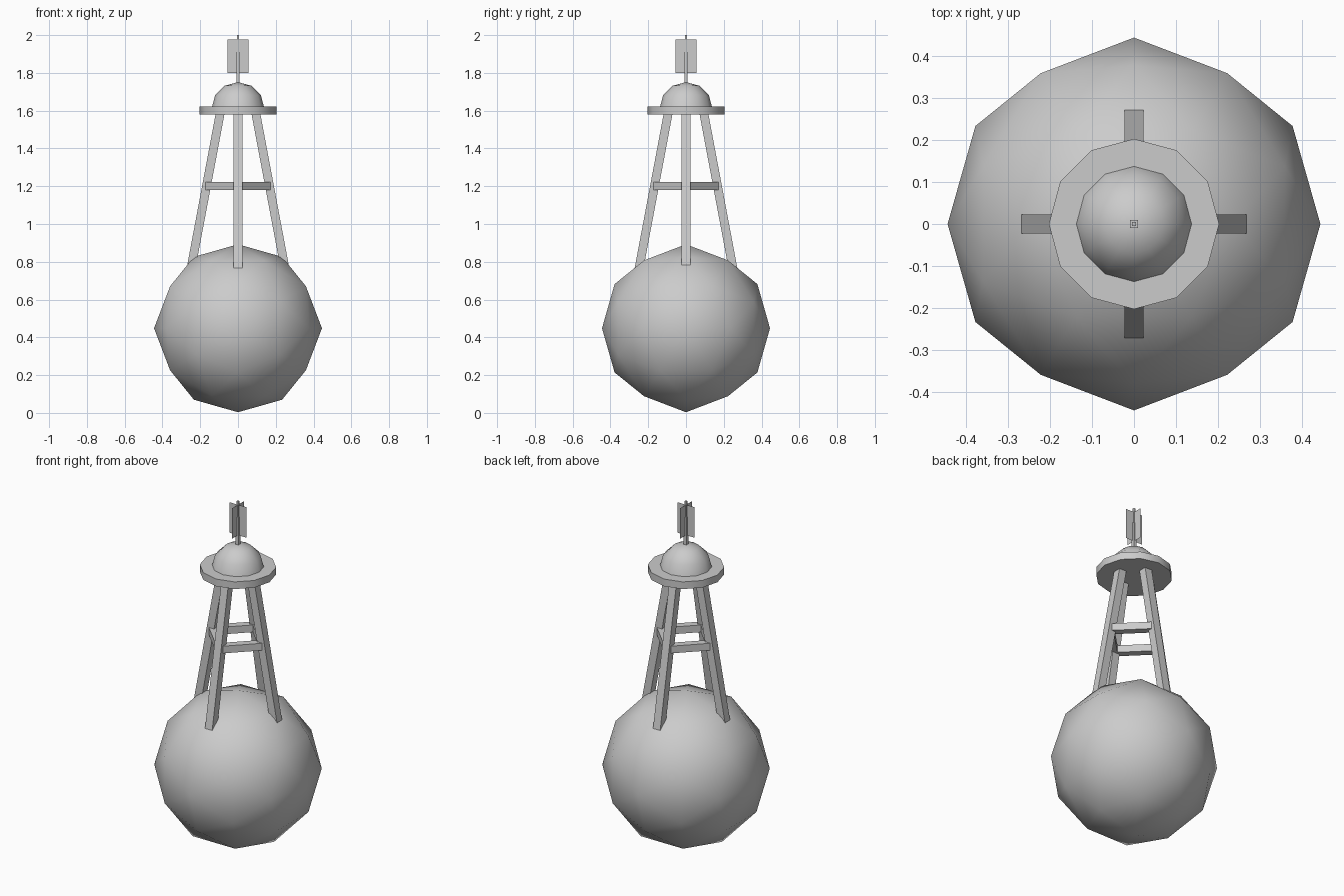
import bpy, bmesh, math
from mathutils import Vector, Matrix

if "Cube" in bpy.data.objects:
    bpy.data.objects.remove(bpy.data.objects["Cube"])


def finish(name, bm, smooth=False):
    bmesh.ops.recalc_face_normals(bm, faces=bm.faces[:])
    me = bpy.data.meshes.new(name)
    bm.to_mesh(me)
    bm.free()
    ob = bpy.data.objects.new(name, me)
    bpy.context.collection.objects.link(ob)
    if smooth:
        bpy.ops.object.select_all(action='DESELECT')
        ob.select_set(True)
        bpy.context.view_layer.objects.active = ob
        bpy.ops.object.shade_smooth_by_angle(angle=math.radians(40))
    return ob


def beam(name, a, b, width):
    """Square bar from a to b, with one pair of sides kept level."""
    a, b = Vector(a), Vector(b)
    z = (b - a).normalized()
    x = Vector((-z.y, z.x, 0))
    x = x.normalized() if x.length > 1e-5 else Vector((1, 0, 0))
    y = z.cross(x)
    rot = Matrix((x, y, z)).transposed().to_4x4()
    bm = bmesh.new()
    bmesh.ops.create_cube(bm, size=1, matrix=Matrix.Translation((a + b) / 2) @ rot
                          @ Matrix.Diagonal((width, width, (b - a).length, 1)))
    return finish(name, bm)


def around(i, r, z):
    t = i * math.pi / 2
    return (r * math.cos(t), r * math.sin(t), z)


# Float: once-subdivided icosahedron standing on its edge axes
bm = bmesh.new()
phi = (1 + 5 ** 0.5) / 2
for s in (-1, 1):
    for t in (-phi, phi):
        for co in ((t, s, 0), (0, t, s), (s, 0, t)):
            bm.verts.new(co)
bmesh.ops.convex_hull(bm, input=bm.verts[:])
bmesh.ops.subdivide_edges(bm, edges=bm.edges[:], cuts=1, use_grid_fill=True)
for v in bm.verts:
    v.co = v.co.normalized() * 0.4445 + Vector((0, 0, 0.448))
finish("float", bm, True)

# Four leaning legs and the braces joining them
for i in range(4):
    beam(f"leg_{i + 1}", around(i, 0.259, 0.71), around(i, 0.0945, 1.585), 0.046)
    beam(f"brace_{i + 1}", around(i, 0.166, 1.202), around(i + 1, 0.166, 1.202), 0.042)

# Platform disc
bm = bmesh.new()
bmesh.ops.create_cone(bm, cap_ends=True, segments=12, radius1=0.203, radius2=0.203,
                      depth=0.042, matrix=Matrix.Translation((0, 0, 1.60)))
finish("platform", bm, True)

# Lamp dome: upper half of a sphere
bm = bmesh.new()
bmesh.ops.create_uvsphere(bm, u_segments=12, v_segments=6, radius=0.14,
                          matrix=Matrix.Translation((0, 0, 1.611)))
bmesh.ops.delete(bm, geom=[v for v in bm.verts if v.co.z < 1.60], context='VERTS')
finish("lamp_dome", bm, True)

# Mast and thinner tip
beam("mast", (0, 0, 1.74), (0, 0, 1.91), 0.018)
beam("mast_tip", (0, 0, 1.91), (0, 0, 2.0), 0.010)

# Crossed sheet reflector
for name, d in (("reflector_x", Vector((0.055, 0, 0))), ("reflector_y", Vector((0, 0.055, 0)))):
    bm = bmesh.new()
    lo, hi = Vector((0, 0, 1.80)), Vector((0, 0, 1.978))
    bm.faces.new([bm.verts.new(p) for p in (lo - d, lo + d, hi + d, hi - d)])
    finish(name, bm)
